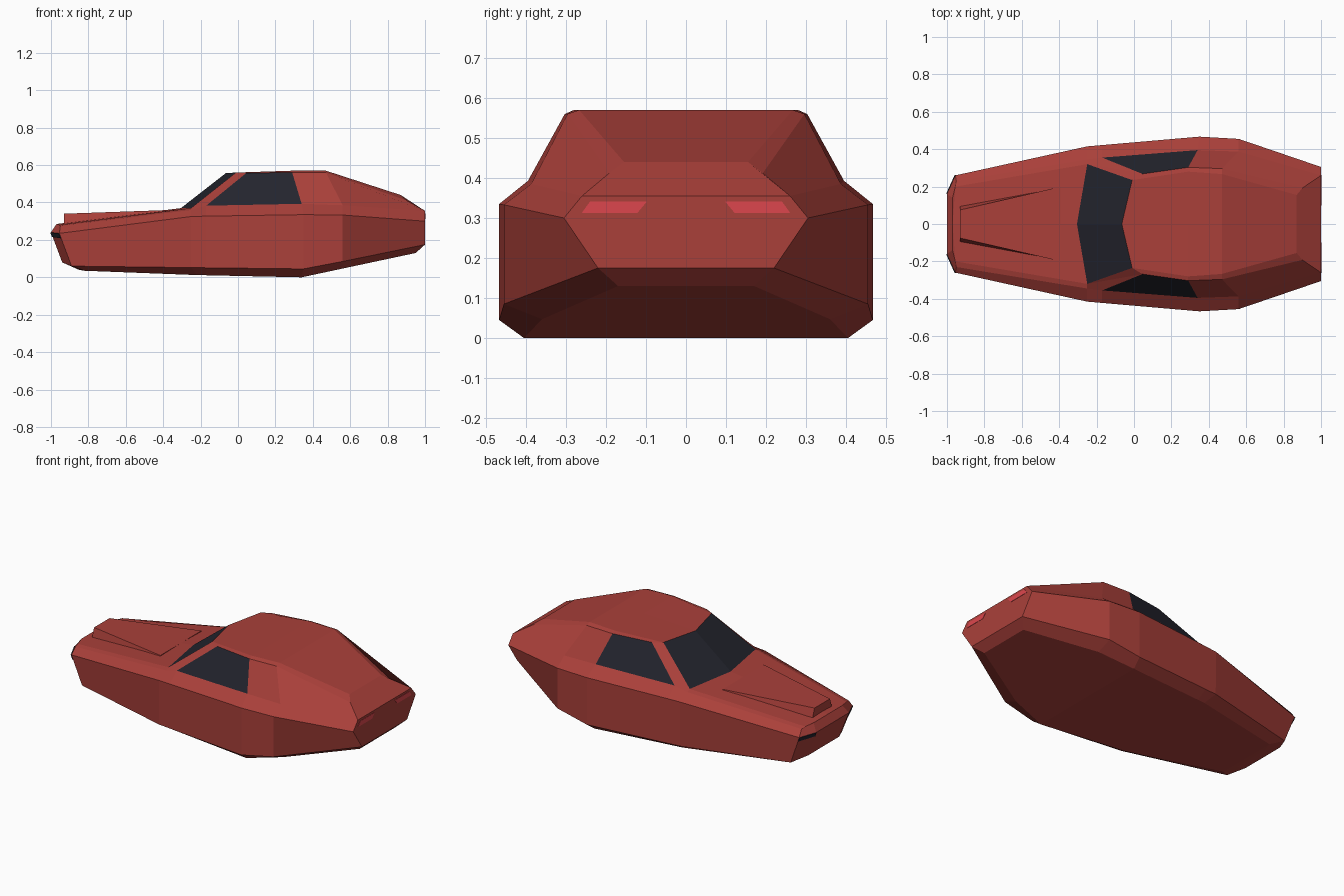
import bpy, bmesh
from mathutils import Vector as V

if "Cube" in bpy.data.objects:
    bpy.data.objects.remove(bpy.data.objects["Cube"])


def material(name, col):
    m = bpy.data.materials.new(name)
    m.diffuse_color = (*col, 1)
    m.use_nodes = True
    m.node_tree.nodes["Principled BSDF"].inputs["Base Color"].default_value = m.diffuse_color
    return m


RED = material("body red", (0.40, 0.051, 0.042))
GLASS = material("dark glass", (0.017, 0.018, 0.027))
LAMP = material("lamp red", (0.72, 0.062, 0.075))


def make(name, polys, mats):
    """Flat-faced object from (points, material index) pairs, welded together."""
    bm = bmesh.new()
    for pts, mi in polys:
        uniq = []
        for p in pts:
            if all((V(p) - V(q)).length > 1e-5 for q in uniq):
                uniq.append(p)
        if len(uniq) > 2:
            bm.faces.new([bm.verts.new(p) for p in uniq]).material_index = mi
    bmesh.ops.remove_doubles(bm, verts=bm.verts, dist=1e-5)
    bmesh.ops.recalc_face_normals(bm, faces=bm.faces)
    me = bpy.data.meshes.new(name)
    bm.to_mesh(me)
    bm.free()
    for m in mats:
        me.materials.append(m)
    ob = bpy.data.objects.new(name, me)
    bpy.context.collection.objects.link(ob)
    return ob


def flip(p, s):
    return (p[0], p[1] * s, p[2])


# Half sections, nose to tail: centre top, roof edge, roof bevel,
# cabin foot, belt line, side bottom, floor edge
SECTIONS = [
    [(-.97, 0, .285), (-.97, .14, .285), (-.97, .14, .285), (-.97, .14, .285),
     (-1, .16, .24), (-.94, .15, .08), (-.85, .12, .04)],
    [(-.97, 0, .285), (-.955, .2, .28), (-.955, .2, .28), (-.95, .23, .275),
     (-.955, .26, .235), (-.89, .25, .06), (-.82, .2, .035)],
    [(-.305, 0, .37), (-.25, .32, .37), (-.25, .32, .37), (-.25, .345, .36),
     (-.25, .415, .325), (-.25, .413, .052), (-.22, .35, .012)],
    [(-.065, 0, .557), (-.01, .235, .56), (.045, .268, .558), (-.17, .355, .383),
     (-.17, .422, .327), (-.17, .42, .051), (-.17, .355, .011)],
    [(.29, 0, .57), (.29, .28, .57), (.29, .303, .56), (.34, .395, .393),
     (.35, .467, .335), (.35, .467, .045), (.34, .405, 0)],
    [(.47, 0, .57), (.47, .267, .57), (.47, .296, .56), (.56, .387, .385),
     (.56, .455, .333), (.56, .455, .085), (.56, .36, .047)],
    [(.87, 0, .44), (.87, .155, .44), (.9, .192, .412), (1, .26, .355),
     (1, .305, .30), (1, .22, .175), (.95, .17, .13)],
]

# Body shell: windscreen and side windows are whole glass faces
polys = []
for i in range(len(SECTIONS) - 1):
    a, b = SECTIONS[i], SECTIONS[i + 1]
    for j in range(6):
        glass = (i, j) in ((2, 0), (3, 2))
        for s in (1, -1):
            polys.append(([flip(p, s) for p in (a[j], b[j], b[j + 1], a[j + 1])],
                          int(glass)))
    polys.append(([a[6], b[6], flip(b[6], -1), flip(a[6], -1)], 0))


def cap(sec, rows):
    """Close an end across the centre line."""
    pts = [sec[r] for r in rows]
    polys.append((pts + [flip(p, -1) for p in reversed(pts)], 0))


nose, tail = SECTIONS[0], SECTIONS[-1]
for sec, rows in ((nose, (0, 1, 4)), (nose, (4, 5)), (nose, (5, 6)),
                  (tail, (0, 1, 2, 3)), (tail, (3, 4, 5)), (tail, (5, 6))):
    cap(sec, rows)
make("car_body", polys, [RED, GLASS])

# Raised wedge on the bonnet
top, low, end = (-.93, .075, .34), (-.93, .10, .27), (-.39, .2, .359)
foot = (-.39, .2, .34)
wedge = [([top, end, flip(end, -1), flip(top, -1)], 0),
         ([top, low, flip(low, -1), flip(top, -1)], 0),
         ([end, foot, flip(foot, -1), flip(end, -1)], 0),
         ([low, foot, flip(foot, -1), flip(low, -1)], 0)]
for s in (1, -1):
    wedge.append(([flip(p, s) for p in (top, end, foot, low)], 0))
make("bonnet_wedge", wedge, [RED])


def plate(name, pts, offset, mat):
    """Thin lamp plate: the outline pushed out by an offset."""
    out = [tuple(V(p) + V(offset)) for p in pts]
    n = len(pts)
    faces = [(pts, 0), (out, 0)]
    for k in range(n):
        m = (k + 1) % n
        faces.append(([pts[k], pts[m], out[m], out[k]], 0))
    make(name, faces, [mat])


# Tail lamps on the rear face, dark head lamps on the nose corners
a, b = V(SECTIONS[0][4]), V(SECTIONS[1][4])
c, d = V(SECTIONS[1][5]), V(SECTIONS[0][5])
head = [a, b, b.lerp(c, .15), a.lerp(d, .15)]
for s, side in ((1, "left"), (-1, "right")):
    tail_pts = [(.998, y * s, z) for y, z in
                ((.098, .341), (.24, .341), (.261, .312), (.122, .312))]
    plate("tail_lamp_" + side, tail_pts, (.004, 0, 0), LAMP)
    plate("head_lamp_" + side, [flip(p, s) for p in head],
          (-.004, .002 * s, 0), GLASS)
